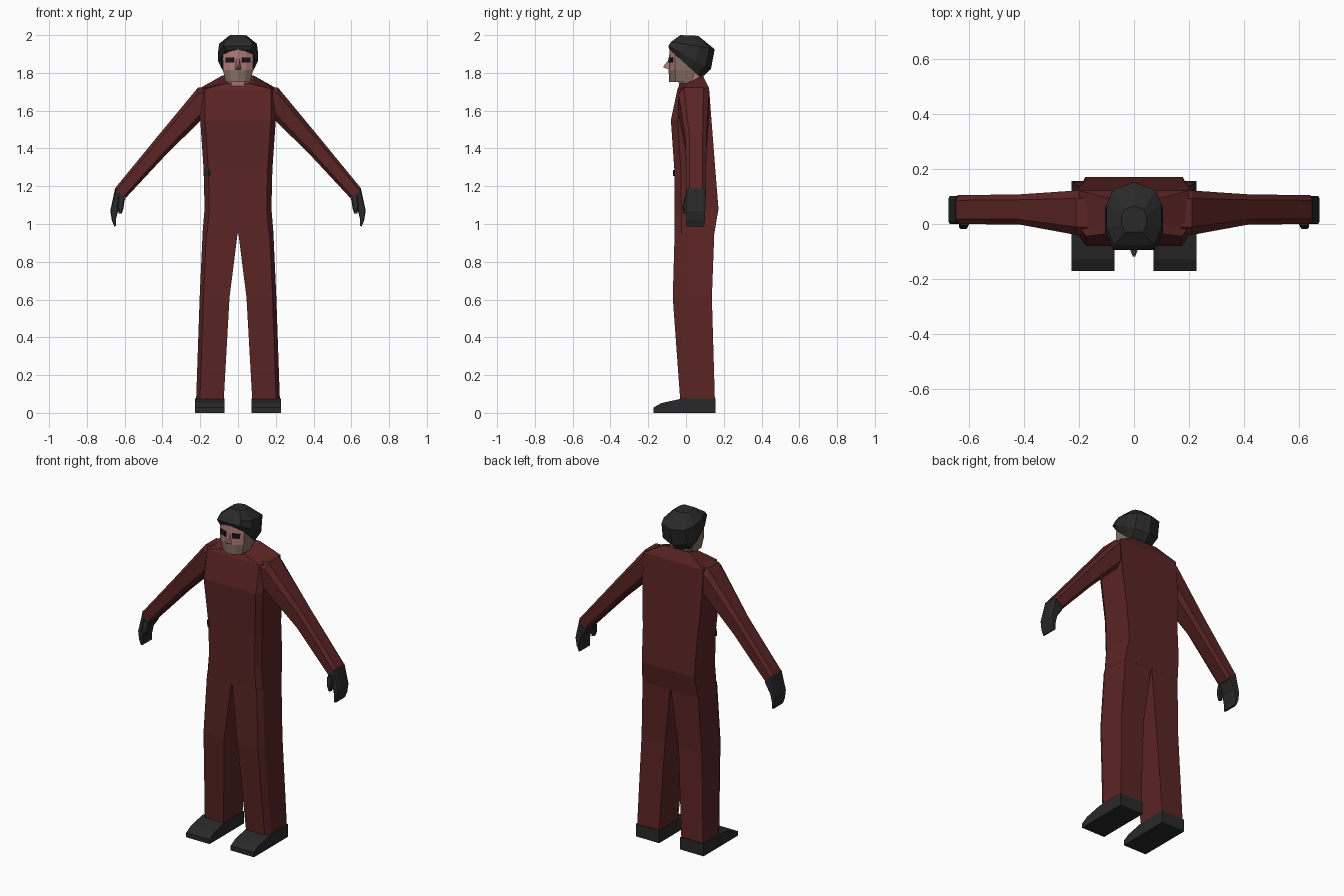
import bpy, bmesh, math
from mathutils import Matrix, Vector

if "Cube" in bpy.data.objects:
    bpy.data.objects.remove(bpy.data.objects["Cube"])


def material(name, rgb):
    m = bpy.data.materials.new(name)
    m.diffuse_color = (*rgb, 1)
    m.use_nodes = True
    m.node_tree.nodes["Principled BSDF"].inputs["Base Color"].default_value = m.diffuse_color
    return m


RED = material("dark red cloth", (0.105, 0.018, 0.018))
BLACK = material("charcoal", (0.022, 0.022, 0.022))
SKIN = material("skin", (0.42, 0.19, 0.18))
STUBBLE = material("stubble", (0.24, 0.16, 0.135))
EYE = material("eye black", (0.008, 0.008, 0.008))


def finish(name, bm, mats, mirror=False):
    bmesh.ops.recalc_face_normals(bm, faces=bm.faces)
    me = bpy.data.meshes.new(name)
    bm.to_mesh(me)
    bm.free()
    ob = bpy.data.objects.new(name, me)
    bpy.context.collection.objects.link(ob)
    for m in mats:
        me.materials.append(m)
    if mirror:
        ob.modifiers.new("mirror", 'MIRROR')
    return ob


def loft(name, rings, mat, mirror=False):
    """Skin a list of equal-length point rings and cap both ends."""
    bm = bmesh.new()
    vs = [[bm.verts.new(p) for p in r] for r in rings]
    n = len(vs[0])
    for a, b in zip(vs, vs[1:]):
        for i in range(n):
            j = (i + 1) % n
            bm.faces.new((a[i], a[j], b[j], b[i]))
    bm.faces.new(vs[0])
    bm.faces.new(vs[-1])
    return finish(name, bm, [mat], mirror)


def plate(name, size, matrix, mat, mirror=False):
    bm = bmesh.new()
    bmesh.ops.create_cube(bm, size=1, matrix=matrix @ Matrix.Diagonal((*size, 1)))
    return finish(name, bm, [mat], mirror)


def both_sides(half):
    """Mirror a half outline across x = 0, skipping points on the centre."""
    return half + [(-x, y, z) for x, y, z in reversed(half) if x > 0]


# Torso: front corners chamfered; (z front, z back, half width, y front, y back)
def torso_ring(zf, zb, w, yf, yb):
    return both_sides([(w - 0.025, yf, zf), (w, yf + 0.035, zf), (w, yb, zb)])


loft("torso", [torso_ring(*r) for r in (
    (0.95, 0.95, 0.188, -0.06, 0.15),
    (1.08, 1.08, 0.177, -0.06, 0.172),
    (1.29, 1.29, 0.182, -0.062, 0.155),
    (1.55, 1.55, 0.2, -0.08, 0.135),
    (1.715, 1.72, 0.2, -0.045, 0.122),
    (1.745, 1.785, 0.085, -0.03, 0.09))], RED)


# Trouser legs: (z, inner x, outer x, y front, y back)
def leg_ring(z, xi, xo, yf, yb):
    return [(xi, yf, z), (xo - 0.02, yf, z), (xo, yf + 0.035, z), (xo, yb, z), (xi, yb, z)]


loft("leg", [leg_ring(*r) for r in (
    (0.06, 0.076, 0.222, -0.03, 0.153),
    (0.61, 0.045, 0.203, -0.07, 0.137),
    (0.96, 0.001, 0.187, -0.06, 0.15))], RED, True)

# Shoes: side profile stretched across the foot
shoe = [(-0.172, 0), (-0.172, 0.028), (-0.13, 0.052), (-0.025, 0.075), (0.157, 0.075), (0.157, 0)]
loft("shoe", [[(x, y, z) for y, z in shoe] for x in (0.071, 0.228)], BLACK, True)


# Arms and hands: chamfered box sections between an outer and an inner point
def limb_ring(outer, inner, yf, yb, c=0.18):
    o, i = Vector(outer), Vector(inner)
    uv = [(0, c), (0, 1 - c), (c, 1), (1 - c, 1), (1, 1 - c), (1, c), (1 - c, 0), (c, 0)]
    out = []
    for u, v in uv:
        p = o.lerp(i, u)
        out.append((p.x, yf + (yb - yf) * v, p.y))
    return out


loft("arm", [limb_ring(*r) for r in (
    ((0.17, 1.725), (0.17, 1.57), -0.04, 0.122),
    ((0.212, 1.722), (0.2, 1.545), -0.04, 0.122),
    ((0.425, 1.465), (0.38, 1.368), -0.002, 0.108),
    ((0.652, 1.188), (0.597, 1.135), 0.0, 0.105))], RED, True)

loft("hand", [limb_ring(*r, 0.1) for r in (
    ((0.65, 1.192), (0.596, 1.132), 0.003, 0.102),
    ((0.676, 1.07), (0.634, 1.075), 0.0, 0.102),
    ((0.668, 1.02), (0.645, 1.03), 0.0, 0.1),
    ((0.655, 0.987), (0.645, 0.99), 0.002, 0.096))], BLACK, True)

loft("thumb", [limb_ring(*r) for r in (
    ((0.635, 1.15), (0.6, 1.13), -0.005, 0.025),
    ((0.638, 1.09), (0.606, 1.085), -0.018, 0.015),
    ((0.632, 1.055), (0.616, 1.055), -0.015, 0.008))], BLACK, True)

# Neck
loft("neck", [both_sides([(0.035, yf, z), (0.062, yf + 0.03, z), (0.055, 0.07, z)])
              for z, yf in ((1.68, -0.03), (1.8, -0.045))], SKIN)


# Face: (z, half width, y of centre line, y of cheek, y back)
def face_ring(z, w, yf, ys, yb):
    return both_sides([(0, yf, z), (w * 0.55, yf + 0.011, z), (w, ys, z), (w, yb, z)])


face = loft("face", [face_ring(*r) for r in (
    (1.753, 0.066, -0.09, -0.055, 0.03),
    (1.815, 0.079, -0.092, -0.058, 0.05),
    (1.875, 0.081, -0.09, -0.058, 0.06),
    (1.94, 0.076, -0.086, -0.056, 0.06))], SKIN)
face.data.materials.append(STUBBLE)
for p in face.data.polygons:      # jaw and the sides of the face are unshaven
    p.material_index = int(p.center.z < 1.81 or abs(p.normal.x) > 0.9)

# Nose: small pyramid
loft("nose", [[(0.009, -0.085, 1.878), (0.02, -0.08, 1.815), (-0.02, -0.08, 1.815), (-0.009, -0.085, 1.878)],
              [(0.003, -0.119, 1.836), (0.004, -0.119, 1.828), (-0.004, -0.119, 1.828), (-0.003, -0.119, 1.836)]], SKIN)

# Eyes
plate("eye", (0.046, 0.009, 0.028),
      Matrix.Translation((0.043, -0.08, 1.868)) @ Matrix.Rotation(math.radians(24), 4, 'Z'), EYE, True)


# Hair: tilted rings from the hairline to the crown; (front y z, back y z, half width)
def hair_ring(yf, zf, yb, zb, w):
    half = [(0.72, 0), (1, 0.28), (1, 0.65), (0.78, 0.88), (0, 1)]
    return both_sides([(w * k, yf + (yb - yf) * t, zf + (zb - zf) * t) for k, t in half])


loft("hair", [hair_ring(*r) for r in (
    (-0.088, 1.925, 0.08, 1.772, 0.088),
    (-0.094, 1.942, 0.132, 1.82, 0.106),
    (-0.078, 1.965, 0.152, 1.925, 0.1),
    (-0.03, 2.0, 0.065, 1.996, 0.045))], BLACK)

# Small badge on the right side of the jacket front
plate("waist_badge", (0.044, 0.008, 0.03),
      Matrix.Translation((-0.165, -0.05, 1.27)) @ Matrix.Rotation(math.radians(-50), 4, 'Z'), BLACK)
